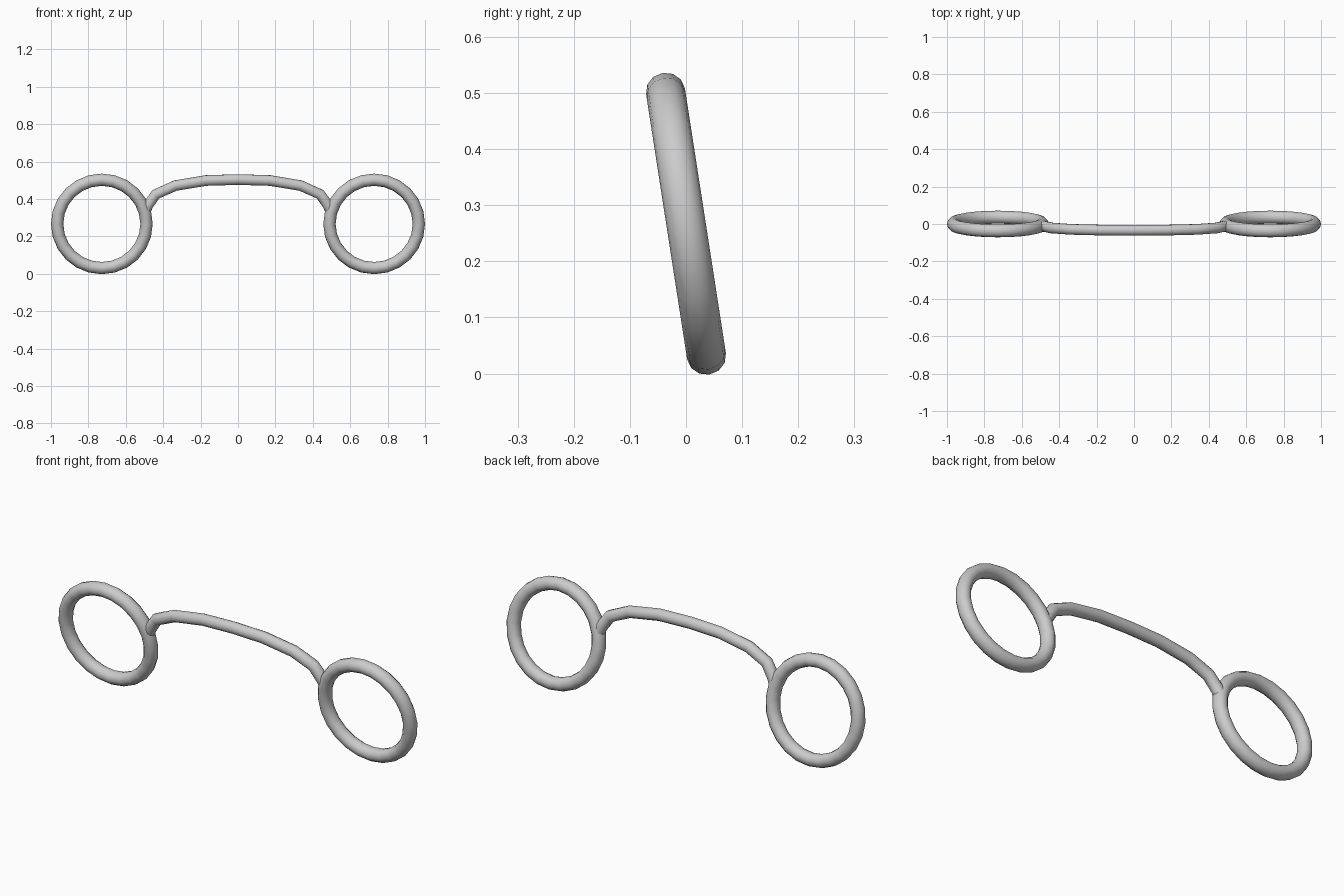
import bpy
import math

if "Cube" in bpy.data.objects:
    bpy.data.objects.remove(bpy.data.objects["Cube"])

TILT = math.radians(8.8)   # the whole frame leans forward at the top
ZC = 0.267


def smooth(obj):
    bpy.ops.object.select_all(action='DESELECT')
    obj.select_set(True)
    bpy.context.view_layer.objects.active = obj
    bpy.ops.object.shade_smooth_by_angle(angle=math.radians(50))


# Two round rims
for side, name in ((-1, "left_rim"), (1, "right_rim")):
    bpy.ops.mesh.primitive_torus_add(
        major_segments=24, minor_segments=12, major_radius=0.239, minor_radius=0.033,
        location=(side * 0.728, 0, ZC), rotation=(math.pi / 2 + TILT, 0, 0))
    rim = bpy.context.object
    rim.name = name
    rim.scale.z = 1.06
    smooth(rim)

# Arched bridge bar, bent down into the rims at both ends
half = [(0.50, 0.325), (0.482, 0.365), (0.44, 0.425), (0.335, 0.472), (0.17, 0.499)]
path = [(-x, z) for x, z in half] + [(0, 0.504)] + half[::-1]
curve = bpy.data.curves.new("bridge", 'CURVE')
curve.dimensions = '3D'
curve.bevel_depth = 0.029
curve.bevel_resolution = 4
curve.use_fill_caps = True
spline = curve.splines.new('POLY')
spline.points.add(len(path) - 1)
for p, (x, z) in zip(spline.points, path):
    p.co = (x, -(z - ZC) * math.tan(TILT) + 0.003, z, 1)
bridge = bpy.data.objects.new("bridge", curve)
bpy.context.collection.objects.link(bridge)
bpy.context.view_layer.objects.active = bridge
bridge.select_set(True)
bpy.ops.object.select_all(action='DESELECT')
bridge.select_set(True)
bpy.ops.object.convert(target='MESH')
bridge = bpy.context.object
bridge.name = "bridge"
smooth(bridge)
